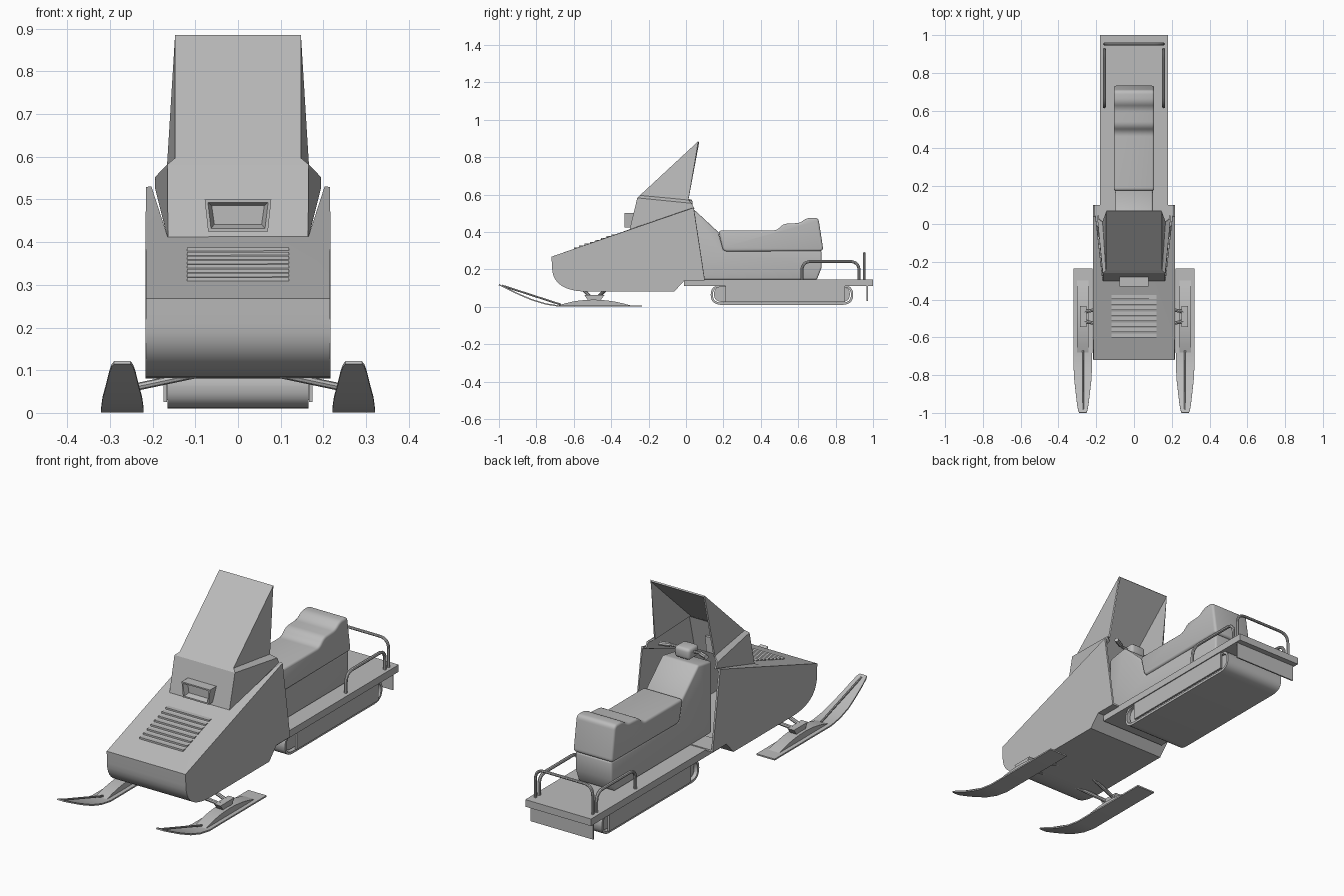
import bpy, bmesh, math
from mathutils import Vector

if "Cube" in bpy.data.objects:
    bpy.data.objects.remove(bpy.data.objects["Cube"], do_unlink=True)

grey = bpy.data.materials.new("light_grey")
grey.use_nodes = True
grey.diffuse_color = (0.5, 0.5, 0.5, 1)
grey.node_tree.nodes["Principled BSDF"].inputs["Base Color"].default_value = (0.5, 0.5, 0.5, 1)
parts = []


def register(name, data):
    ob = bpy.data.objects.new(name, data)
    bpy.context.collection.objects.link(ob)
    data.materials.append(grey)
    parts.append(ob)
    return ob


def mirror(ob):
    ob.modifiers.new("mirror", 'MIRROR').use_mirror_merge = False
    return ob


def solid(name, verts, faces, thickness=0, bevel=0):
    """Mesh from points and faces, optionally thickened or with rounded edges."""
    bm = bmesh.new()
    vs = [bm.verts.new(v) for v in verts]
    for f in faces:
        bm.faces.new([vs[i] for i in f])
    bmesh.ops.recalc_face_normals(bm, faces=bm.faces)
    me = bpy.data.meshes.new(name)
    bm.to_mesh(me)
    bm.free()
    ob = register(name, me)
    if thickness:
        m = ob.modifiers.new("thickness", 'SOLIDIFY')
        m.thickness, m.offset = thickness, 0
    if bevel:
        m = ob.modifiers.new("round", 'BEVEL')
        m.width, m.segments, m.angle_limit = bevel, 3, math.radians(45)
    return ob


def prism(name, profile, x0, x1, **kw):
    """Side profile of (y, z) points extruded from x0 to x1."""
    n = len(profile)
    verts = [(x, p[0], p[1]) for x in (x0, x1) for p in profile]
    faces = [(i, (i + 1) % n, n + (i + 1) % n, n + i) for i in range(n)]
    return solid(name, verts, faces + [range(n), range(n, 2 * n)], **kw)


def box(name, x0, x1, y0, y1, z0, z1, **kw):
    return prism(name, [(y0, z0), (y1, z0), (y1, z1), (y0, z1)], x0, x1, **kw)


def arc(a, c, b, n=6):
    a, c, b = Vector(a), Vector(c), Vector(b)
    ts = [i / n for i in range(n + 1)]
    return [a * (1 - t) ** 2 + c * 2 * t * (1 - t) + b * t * t for t in ts]


def fillet(pts, r, closed=False):
    """Round the corners of a path."""
    pts = [Vector(p) for p in pts]
    out = []
    for i, p in enumerate(pts):
        if not closed and i in (0, len(pts) - 1):
            out.append(p)
            continue
        a, b = pts[i - 1] - p, pts[(i + 1) % len(pts)] - p
        out += arc(p + a.normalized() * min(r, a.length * .48), p,
                   p + b.normalized() * min(r, b.length * .48))
    return out


def tube(name, pts, radius):
    cu = bpy.data.curves.new(name, 'CURVE')
    cu.dimensions = '3D'
    cu.bevel_depth, cu.bevel_resolution, cu.use_fill_caps = radius, 2, True
    sp = cu.splines.new('POLY')
    sp.points.add(len(pts) - 1)
    for q, p in zip(sp.points, pts):
        q.co = (*p, 1)
    return register(name, cu)


# Hood shell: open at the rear, with a widening slot for the cowl
W = .212
skin = [(-.715, .265)] + arc((-.712, .21), (-.71, .085), (-.52, .085), 10) + [(-.065, .085), (-.01, .145)]
n = len(skin)
side = skin + [(.1, .145), (.042, .525), (-.3, .408)]
m = len(side)
verts = [(x, p[0], p[1]) for x in (-W, W) for p in side]
verts += [(s * x, y, z) for s in (-1, 1) for x, y, z in ((.165, -.3, .408), (.203, .042, .525))]
faces = [range(m), range(m, 2 * m)]
faces += [(i, i + 1, m + i + 1, m + i) for i in range(n - 1)]
faces += [(n - 1, n, m + n, m + n - 1)]
faces += [(0, m, 2 * m - 1, 2 * m + 2, 2 * m, m - 1)]
faces += [(m - 1, 2 * m, 2 * m + 1, m - 2), (2 * m - 1, 2 * m + 2, 2 * m + 3, 2 * m - 2)]
solid("hood", verts, faces, thickness=.012)

# Cowl with a ledge around the windshield
ring = [(.162, -.3, .405), (.19, .045, .525), (.19, .03, .552),
        (.163, -.258, .58), (.148, -.245, .592), (.164, .01, .568)]
verts = ring + [(-x, y, z) for x, y, z in ring]
solid("cowl", verts, [(0, 3, 9, 6), (3, 4, 10, 9), (0, 1, 2, 3), (6, 7, 8, 9),
                      (3, 2, 5, 4), (9, 8, 11, 10)], thickness=.008)

# Windshield: leaning front pane with triangular side panes
pane = [(.146, -.245, .592), (.146, .068, .882), (.163, .012, .568)]
verts = pane + [(-x, y, z) for x, y, z in pane]
solid("windshield", verts, [(0, 1, 4, 3), (0, 1, 2), (3, 4, 5)], thickness=.008)

# Headlight with a recessed lens
lamp = solid("headlight", [(s * x, y, z) for s in (-1, 1) for x, y, z in
             ((.07, -.33, .425), (.078, -.33, .5), (.078, -.26, .5), (.07, -.26, .425))],
             [(0, 1, 5, 4), (1, 2, 6, 5), (2, 3, 7, 6), (3, 0, 4, 7), (0, 1, 2, 3), (4, 5, 6, 7)])
bm = bmesh.new()
bm.from_mesh(lamp.data)
front = min(bm.faces, key=lambda f: f.calc_center_median().y)
bmesh.ops.inset_region(bm, faces=[front], thickness=.01)
bmesh.ops.inset_region(bm, faces=[front], thickness=.012, depth=-.025)
bm.to_mesh(lamp.data)
bm.free()

# Hood vent slats
for i in range(8):
    y = -.6 + i * .029
    z = .265 + (y + .715) * .344
    box("vent_slat", -.12, .12, y, y + .021, z - .005, z + .013)

# Running deck and rear flap
box("deck", -.18, .18, -.01, 1, .11, .145)
box("rear_flap", -.172, .172, .965, .972, .03, .112)

# Drive track, core and side skirts
belt = fillet([(.138, .016), (.888, .016), (.888, .112), (.138, .112)], .055, True)
k = len(belt)
solid("track_belt", [(x, p[0], p[1]) for x in (-.165, .165) for p in belt],
      [(i, (i + 1) % k, k + (i + 1) % k, k + i) for i in range(k)], thickness=.012)
prism("track_core", fillet([(.15, .026), (.876, .026), (.876, .108), (.15, .108)], .045, True), -.15, .15)
mirror(box("side_skirt", .166, .175, .21, .85, .025, .112))

# Seat base with console, and padded seat
prism("seat_base", [(-.06, .145), (-.06, .5), (.045, .518), (.172, .4), (.2, .3),
                    (.725, .3), (.725, .21), (.7, .145)], -.1, .1, bevel=.01)
cushion = fillet([(.172, .408), (.485, .408), (.52, .443), (.61, .448), (.645, .475),
                  (.708, .475), (.735, .298), (.2, .295)], .022, True)
prism("seat", cushion, -.107, .107, bevel=.02)

# Handlebar
box("handlebar_pad", -.042, .042, -.045, .035, .52, .575, bevel=.015)
mirror(tube("handlebar", fillet([(0, 0, .55), (.07, -.005, .555), (.13, .025, .56)], .02), .007))
mirror(tube("grip", [(.085, .003, .556), (.13, .025, .56)], .011))

# Cargo rails
mirror(tube("side_rail", fillet([(.157, .62, .14), (.157, .62, .242), (.157, .925, .242),
                                 (.157, .925, .14)], .05), .008))
tube("rear_rail", fillet([(-.157, .953, .14), (-.157, .953, .285), (.157, .953, .285),
                          (.157, .953, .14)], .05), .007)

# Skis
SX = .271
stations = [(-.235, .004, .05), (-.68, .004, .05), (-.75, .015, .049), (-.82, .036, .046),
            (-.89, .065, .038), (-.95, .094, .031), (-.985, .111, .025), (-1, .118, .019)]
verts = [(SX + s * w, y, z) for y, z, w in stations for s in (-1, 1)]
mirror(solid("ski", verts, [(2 * i, 2 * i + 1, 2 * i + 3, 2 * i + 2)
                            for i in range(len(stations) - 1)], thickness=.007))
mirror(tube("ski_handle", [(SX, -.67, .012), (SX, -.985, .114)], .005))

# Leaf spring, spindle and suspension arms
leaf = arc((-.68, .008), (-.5, .068), (-.3, .008), 10)
mirror(prism("leaf_spring", leaf, SX - .03, SX + .03))
mirror(prism("spindle", [(-.52, .03), (-.46, .03), (-.435, .064), (-.545, .064)], SX - .02, SX + .015))
for y0, y1 in ((-.43, -.465), (-.55, -.515)):
    mirror(tube("suspension_arm", [(.09, y0, .092), (SX - .01, y1, .056)], .009))

# Bake modifiers and curves, then smooth only the rounded surfaces
bpy.ops.object.select_all(action='DESELECT')
for ob in parts:
    ob.select_set(True)
bpy.context.view_layer.objects.active = parts[0]
bpy.ops.object.convert(target='MESH')
bpy.ops.object.shade_smooth_by_angle(angle=math.radians(32))
